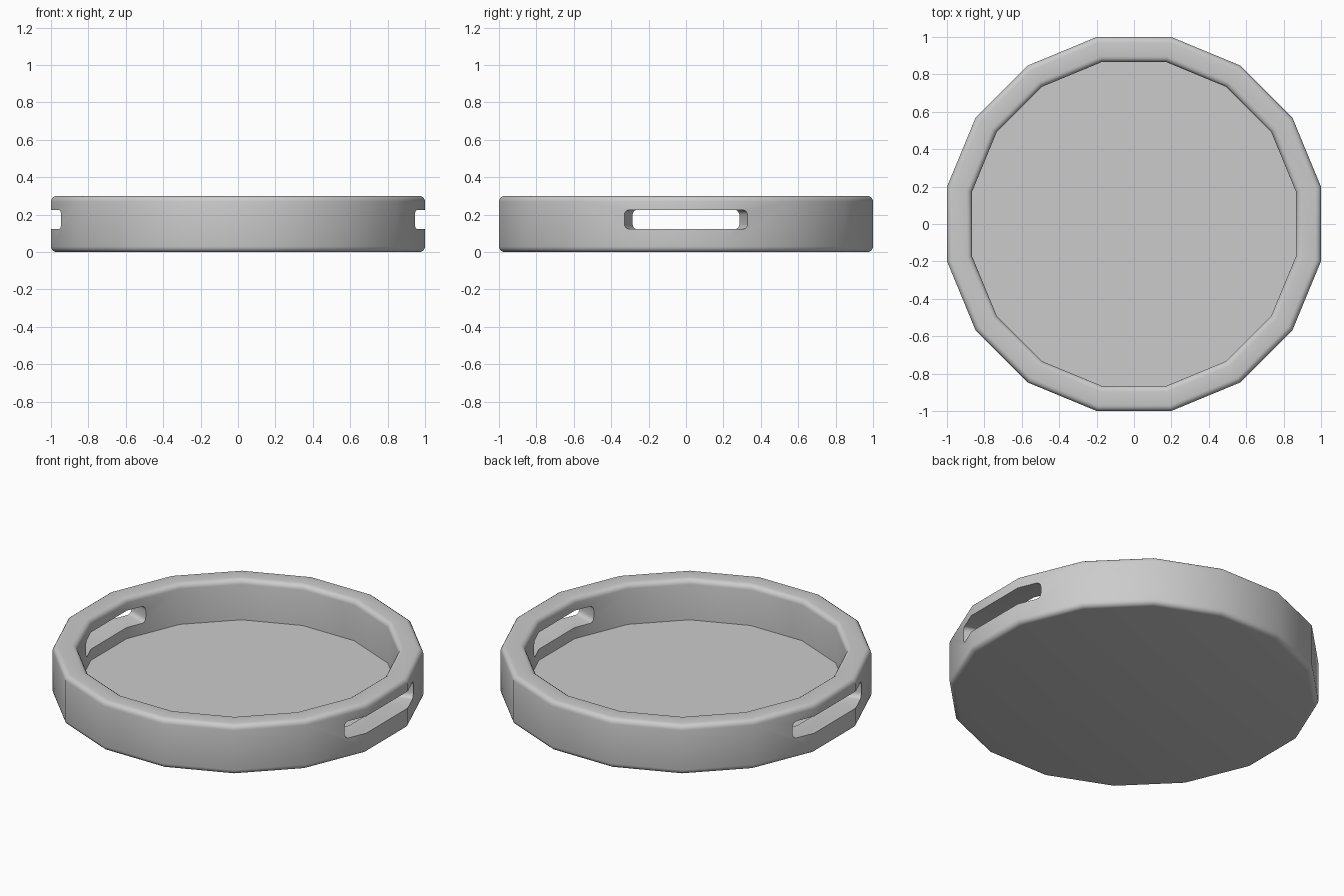
import bpy, bmesh
from math import pi, cos, sin, radians

if "Cube" in bpy.data.objects:
    bpy.data.objects.remove(bpy.data.objects["Cube"], do_unlink=True)

SIDES = 16
OUTER, INNER = 1.0, 0.866      # distance from centre to the flats
HEIGHT, FLOOR, ROUND = 0.3, 0.055, 0.03

grey = bpy.data.materials.new("plain_grey")
grey.use_nodes = True
colour = (0.6, 0.6, 0.6, 1)
grey.diffuse_color = colour
grey.node_tree.nodes["Principled BSDF"].inputs["Base Color"].default_value = colour


def arc(cx, cy, r, start, end, steps=4):
    angles = [radians(start + (end - start) * i / steps) for i in range(steps + 1)]
    return [(cx + r * cos(a), cy + r * sin(a)) for a in angles]


def loft(name, rings, cap=True):
    """Skin a list of equal closed rings and cap both ends."""
    bm = bmesh.new()
    loops = [[bm.verts.new(p) for p in ring] for ring in rings]
    for a, b in zip(loops, loops[1:]):
        for i in range(len(a)):
            j = (i + 1) % len(a)
            bm.faces.new((a[i], a[j], b[j], b[i]))
    bm.faces.new(loops[0][::-1])
    bm.faces.new(loops[-1])
    bmesh.ops.recalc_face_normals(bm, faces=bm.faces)
    mesh = bpy.data.meshes.new(name)
    bm.to_mesh(mesh)
    bm.free()
    obj = bpy.data.objects.new(name, mesh)
    bpy.context.collection.objects.link(obj)
    mesh.materials.append(grey)
    return obj


# Tray: rounded wall section swept round sixteen flats
section = arc(OUTER - ROUND, ROUND, ROUND, -90, 0)
section += arc(OUTER - ROUND, HEIGHT - ROUND, ROUND, 0, 90)
section += arc(INNER + ROUND, HEIGHT - ROUND, ROUND, 90, 180)
section.append((INNER, FLOOR))
corners = [(i + 0.5) * 2 * pi / SIDES for i in range(SIDES)]
to_corner = 1 / cos(pi / SIDES)
tray = loft("tray", [[(r * to_corner * cos(a), r * to_corner * sin(a), z)
                      for a in corners] for r, z in section])

# Handle slots: rounded openings that narrow towards the centre
LOW, HIGH, HALF, R = 0.123, 0.225, 0.349, 0.03
slot = []
for sy, sz, start in ((1, -1, -90), (1, 1, 0), (-1, 1, 90), (-1, -1, 180)):
    cz = HIGH - R if sz > 0 else LOW + R
    slot += arc(sy * (HALF - R), cz, R, start, start + 90)

for side, sign in (("left", 1), ("right", -1)):
    cutter = loft(side + "_handle_cutter",
                  [[(sign * x, x * y, z) for y, z in slot] for x in (0.7, 1.2)])
    cutter.hide_render = True
    cutter.display_type = 'WIRE'
    mod = tray.modifiers.new(side + "_handle_slot", 'BOOLEAN')
    mod.operation = 'DIFFERENCE'
    mod.solver = 'EXACT'
    mod.object = cutter
    bpy.context.view_layer.objects.active = tray
    bpy.ops.object.select_all(action='DESELECT')
    tray.select_set(True)
    bpy.ops.object.modifier_apply(modifier=mod.name)
    bpy.data.objects.remove(cutter, do_unlink=True)

bpy.ops.object.shade_smooth_by_angle(angle=radians(30))
